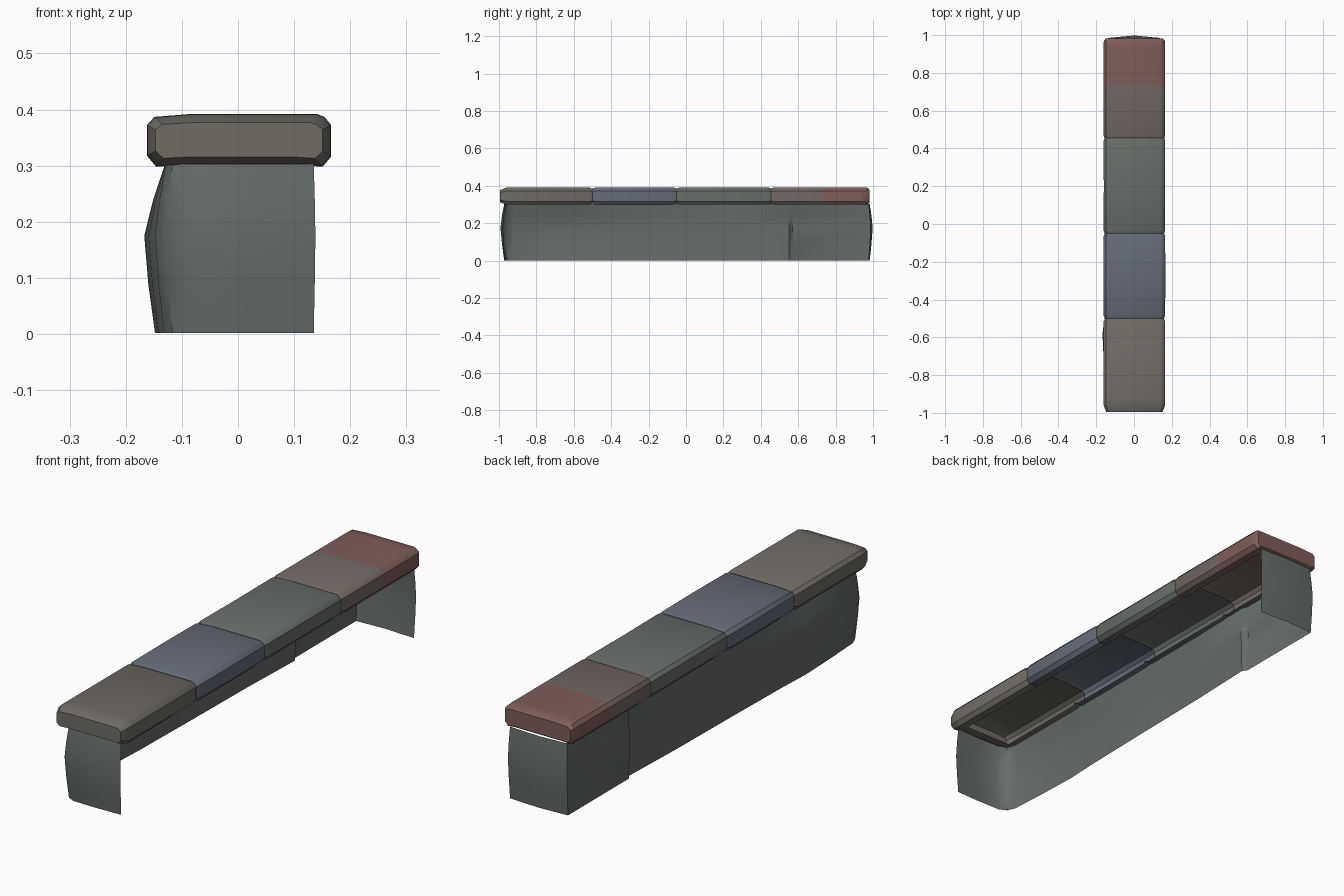
import bpy, bmesh, math

if "Cube" in bpy.data.objects:
    bpy.data.objects.remove(bpy.data.objects["Cube"])

def material(name, rgb):
    m = bpy.data.materials.new(name)
    m.diffuse_color = (*rgb, 1)
    m.use_nodes = True
    m.node_tree.nodes["Principled BSDF"].inputs["Base Color"].default_value = m.diffuse_color
    return m

def finish(bm, name, mats, angle=35):
    me = bpy.data.meshes.new(name)
    bmesh.ops.recalc_face_normals(bm, faces=bm.faces)
    bm.to_mesh(me)
    bm.free()
    ob = bpy.data.objects.new(name, me)
    bpy.context.collection.objects.link(ob)
    for m in mats:
        me.materials.append(m)
    bpy.ops.object.select_all(action='DESELECT')
    ob.select_set(True)
    bpy.context.view_layer.objects.active = ob
    bpy.ops.object.shade_smooth_by_angle(angle=math.radians(angle))
    return ob

def bridge(bm, a, b, mat=0):
    for i in range(len(a) - 1):
        bm.faces.new((a[i], a[i + 1], b[i + 1], b[i])).material_index = mat

stone = material("stone", (0.13, 0.15, 0.14))
tan = material("tan_stone", (0.16, 0.15, 0.13))
blue = material("blue_stone", (0.13, 0.15, 0.19))
green = material("green_stone", (0.14, 0.155, 0.14))
brown = material("brown_stone", (0.17, 0.14, 0.125))
red = material("red_stone", (0.21, 0.11, 0.10))

# Cap cross-section: hollow underneath, with an inward lip at both bottom edges
PROFILE = [(-0.105, 0.302), (-0.145, 0.299), (-0.161, 0.318), (-0.161, 0.372),
           (-0.148, 0.386), (-0.085, 0.391), (0.14, 0.391), (0.153, 0.386),
           (0.165, 0.372), (0.165, 0.317), (0.15, 0.299), (0.115, 0.302)]

def cap_slab(name, rings, mats, split=9.0, front=False, back=False):
    """rings: (y, inset, sideways shift)"""
    bm = bmesh.new()
    loops = []
    for y, d, sx in rings:
        kx, kz = 1 - d / 0.163, 1 - d / 0.046
        loops.append([bm.verts.new((x * kx + sx, y, 0.345 + (z - 0.345) * kz)) for x, z in PROFILE])
    for i in range(len(rings) - 1):
        bridge(bm, loops[i], loops[i + 1], int(rings[i][0] >= split))
    # closed end plus the lip beneath it
    if front:
        bm.faces.new(loops[0])
        for a, b in zip(loops[:2], loops[1:3]):
            bm.faces.new((a[0], a[-1], b[-1], b[0]))
    if back:
        bm.faces.new(loops[-1]).material_index = len(mats) - 1
        for a, b in zip(loops[-3:-1], loops[-2:]):
            bm.faces.new((a[0], a[-1], b[-1], b[0])).material_index = len(mats) - 1
    return finish(bm, name, mats)

cap_slab("cap_slab_front", [(-0.995, 0.014, 0), (-0.96, 0.0, 0), (-0.93, 0, 0), (-0.515, 0, 0),
                            (-0.5, 0.007, 0)], [tan], front=True)
cap_slab("cap_slab_blue", [(-0.5, 0.007, 0), (-0.485, 0, 0), (-0.27, -0.001, 0), (-0.065, 0, 0),
                           (-0.05, 0.006, 0)], [blue])
cap_slab("cap_slab_green", [(-0.05, 0.006, 0), (-0.035, 0, 0), (0.2, 0.001, 0), (0.44, 0, 0),
                            (0.455, 0.005, 0)], [green])
cap_slab("cap_slab_back", [(0.455, 0.005, 0), (0.468, 0, 0), (0.73, 0, 0), (0.93, 0, 0),
                           (0.968, 0.001, 0), (0.982, 0.011, 0)], [brown, red], split=0.72, back=True)

# Thin wall, open on the right: plan points (x, y) at the base, outward bulge (dx, dy)
PLAN = [(0.135, -0.968, 0.003, -0.010), (0.02, -0.972, 0, -0.020), (-0.085, -0.970, -0.004, -0.020),
        (-0.117, -0.955, -0.012, -0.012), (-0.132, -0.92, -0.016, 0), (-0.142, -0.75, -0.018, 0),
        (-0.148, -0.58, -0.020, 0), (-0.142, -0.45, -0.008, 0), (-0.135, -0.1, -0.006, 0),
        (-0.130, 0.25, -0.004, 0), (-0.120, 0.55, 0.004, 0), (-0.134, 0.57, -0.004, 0),
        (-0.134, 0.975, -0.003, 0.010), (0.0, 0.982, 0, 0.016), (0.135, 0.975, 0.003, 0.010)]
# height, amount of bulge, blend towards the straight top edge
LEVELS = [(0.002, 0, 0), (0.09, 0.6, 0), (0.175, 1, 0.05), (0.24, 0.6, 0.45), (0.303, 0, 0.9)]

bm = bmesh.new()
rows = []
for z, k, t in LEVELS:
    row = []
    for x, y, dx, dy in PLAN:
        top_x = max(x, -0.128) if x < -0.12 else x
        row.append(bm.verts.new((x + dx * k + (top_x - x) * t, y + dy * k, z)))
    rows.append(row)
for a, b in zip(rows, rows[1:]):
    bridge(bm, a, b)
finish(bm, "wall", [stone], 40)
